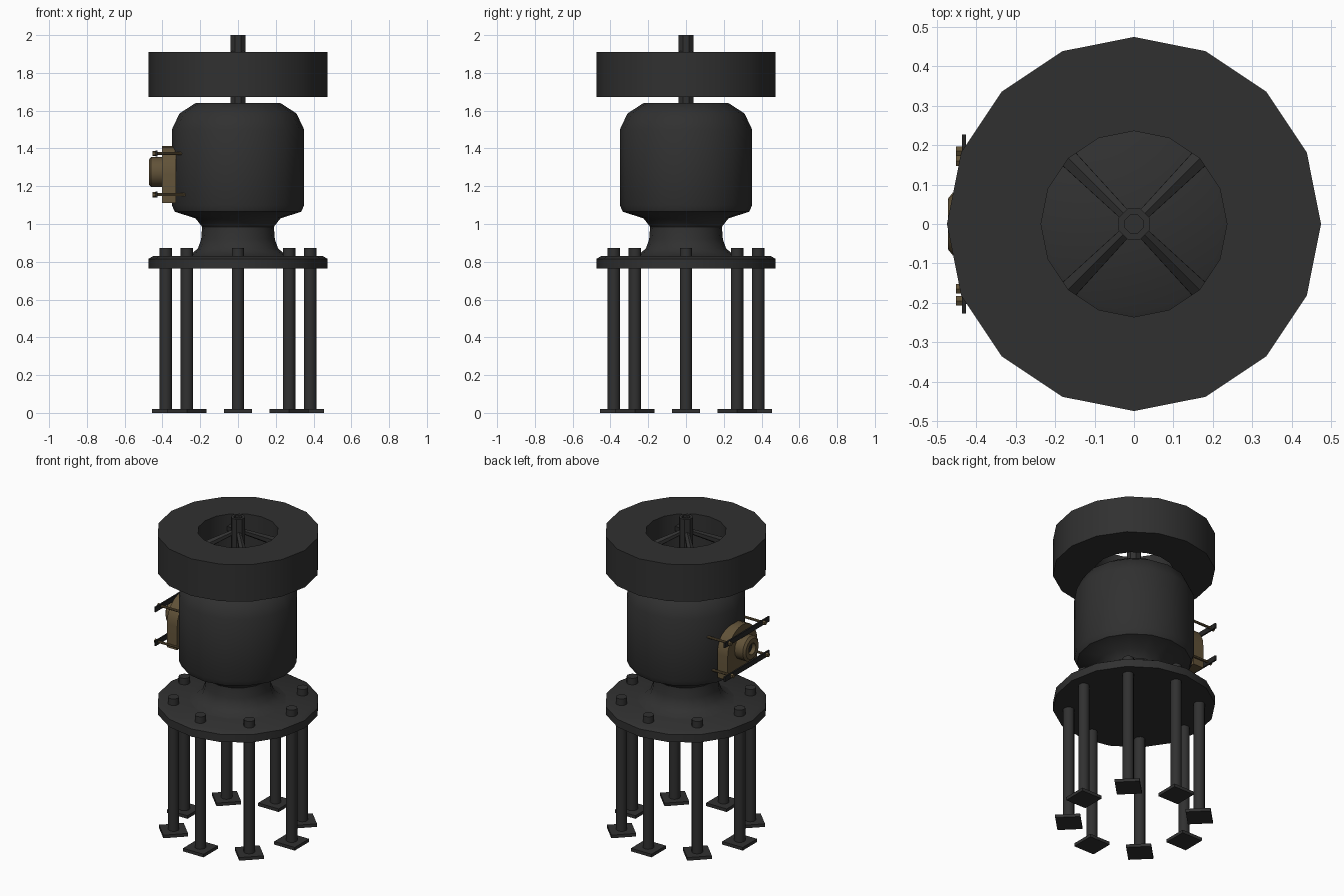
import bpy, bmesh, math
from mathutils import Vector, Matrix

if "Cube" in bpy.data.objects:
    bpy.data.objects.remove(bpy.data.objects["Cube"])


def material(name, rgb):
    m = bpy.data.materials.new(name)
    m.diffuse_color = (*rgb, 1)
    m.use_nodes = True
    m.node_tree.nodes["Principled BSDF"].inputs["Base Color"].default_value = m.diffuse_color
    return m


IRON = material("dark iron", (0.03, 0.03, 0.03))
BRASS = material("aged brass", (0.12, 0.085, 0.04))
BLACK = material("black steel", (0.018, 0.018, 0.018))


def finish(name, bm, mat, smooth=True):
    bmesh.ops.recalc_face_normals(bm, faces=bm.faces)
    me = bpy.data.meshes.new(name)
    bm.to_mesh(me)
    bm.free()
    ob = bpy.data.objects.new(name, me)
    bpy.context.collection.objects.link(ob)
    me.materials.append(mat)
    if smooth:
        bpy.ops.object.select_all(action='DESELECT')
        ob.select_set(True)
        bpy.context.view_layer.objects.active = ob
        bpy.ops.object.shade_smooth_by_angle(angle=math.radians(35))
    return ob


def lathe(name, profile, sides, mat, closed=False, turn=0.0, matrix=None):
    """Revolve (radius, height) points around z."""
    bm = bmesh.new()
    rings = []
    for r, z in profile:
        if r == 0:
            rings.append([bm.verts.new((0, 0, z))] * sides)
        else:
            rings.append([bm.verts.new((r * math.cos(turn + math.tau * i / sides),
                                        r * math.sin(turn + math.tau * i / sides), z))
                          for i in range(sides)])
    pairs = list(zip(rings, rings[1:]))
    if closed:
        pairs.append((rings[-1], rings[0]))
    for a, b in pairs:
        for i in range(sides):
            j = (i + 1) % sides
            quad = list(dict.fromkeys([a[i], a[j], b[j], b[i]]))
            bm.faces.new(quad)
    if matrix:
        bm.transform(matrix)
    return finish(name, bm, mat)


def rod(name, a, b, r1, r2, sides, mat):
    a, b = Vector(a), Vector(b)
    d = b - a
    m = Matrix.Translation((a + b) / 2) @ d.to_track_quat('Z', 'Y').to_matrix().to_4x4()
    bm = bmesh.new()
    bmesh.ops.create_cone(bm, cap_ends=True, segments=sides, radius1=r1, radius2=r2,
                          depth=d.length, matrix=m)
    return finish(name, bm, mat)


def box(name, centre, size, mat, angle=0.0):
    bm = bmesh.new()
    bmesh.ops.create_cube(bm, size=1, matrix=Matrix.Translation(centre)
                          @ Matrix.Rotation(angle, 4, 'Z') @ Matrix.Diagonal((*size, 1)))
    return finish(name, bm, mat, False)


# Main vessel with neck flowing into the base flange
lathe("vessel", [(0, 1.64), (0.225, 1.64), (0.31, 1.585), (0.35, 1.50), (0.35, 1.10),
                 (0.335, 1.065), (0.225, 1.03), (0.19, 0.985), (0.195, 0.92),
                 (0.212, 0.87), (0.25, 0.84), (0.30, 0.825), (0, 0.825)], 16, IRON)
lathe("base_flange", [(0, 0.83), (0.45, 0.83), (0.475, 0.815), (0.475, 0.765),
                      (0, 0.765)], 16, IRON)

# Thick wheel ring, shaft and sloping spokes
lathe("wheel_ring", [(0.236, 1.91), (0.475, 1.91), (0.475, 1.672), (0.236, 1.672)],
      16, IRON, closed=True)
lathe("wheel_shaft", [(0, 1.985), (0.025, 1.985), (0.025, 2.0), (0.042, 2.0),
                      (0.042, 1.62), (0, 1.62)], 8, IRON, turn=math.pi / 8)
for k in range(4):
    a = math.pi / 4 + k * math.pi / 2
    c, s = math.cos(a), math.sin(a)
    rod(f"wheel_spoke_{k + 1}", (0.025 * c, 0.025 * s, 1.905),
        (0.25 * c, 0.25 * s, 1.81), 0.016, 0.028, 6, IRON)

# Eight long anchor bolts with square foot plates
for k in range(8):
    a = k * math.pi / 4
    x, y = 0.382 * math.cos(a), 0.382 * math.sin(a)
    at = Matrix.Translation((x, y, 0))
    lathe(f"anchor_bolt_{k + 1}", [(0, 0.872), (0.033, 0.872), (0.033, 0.005), (0, 0.005)],
          12, IRON, matrix=at)
    box(f"foot_plate_{k + 1}", (x, y, 0.01), (0.146, 0.146, 0.02), IRON, a)

# Arched brass side plate
ZC = 1.262
bm = bmesh.new()
outline = [(-0.15, 1.11), (0.15, 1.11)]
outline += [(0.15 * math.cos(math.pi * i / 12), ZC + 0.15 * math.sin(math.pi * i / 12))
            for i in range(13)]
face = bm.faces.new([bm.verts.new((-0.402, y, z)) for y, z in outline])
ext = bmesh.ops.extrude_face_region(bm, geom=[face])
bmesh.ops.translate(bm, vec=(0.074, 0, 0),
                    verts=[v for v in ext["geom"] if isinstance(v, bmesh.types.BMVert)])
finish("side_plate", bm, BRASS)

# Bored brass outlet, pointing to -x
to_side = Matrix.Translation((0, 0, 1.275)) @ Matrix.Rotation(-math.pi / 2, 4, 'Y')
lathe("side_outlet", [(0, 0.44), (0.036, 0.44), (0.036, 0.472), (0.065, 0.472),
                      (0.08, 0.46), (0.08, 0.33), (0, 0.33)], 16, BRASS, matrix=to_side)
lathe("outlet_bore", [(0, 0.446), (0.035, 0.446), (0.035, 0.441), (0, 0.441)],
      16, BLACK, matrix=to_side)

# Clamp bars with brass studs and nuts
for label, z, ys in (("upper", 1.373, (0.185, -0.165)), ("lower", 1.155, (0.16, -0.195))):
    box(f"{label}_clamp_bar", (-0.432, 0, z), (0.01, 0.455, 0.032), BLACK)
    for i, y in enumerate(ys):
        rod(f"{label}_stud_{i + 1}", (-0.452, y, z), (-0.27, y, z), 0.008, 0.008, 8, BRASS)
        rod(f"{label}_nut_{i + 1}", (-0.452, y, z), (-0.436, y, z), 0.014, 0.014, 6, BRASS)
